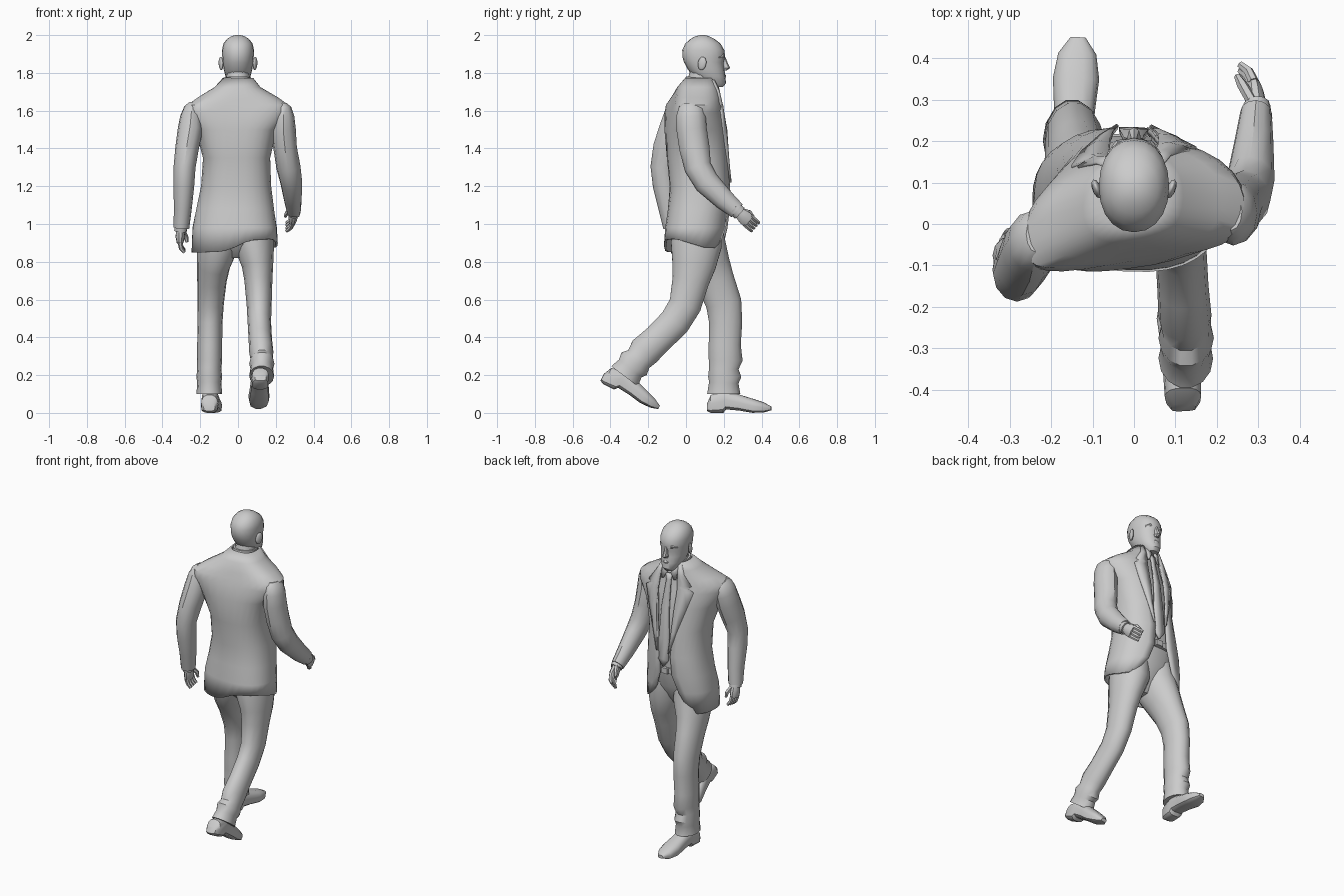
import bpy, math
from mathutils import Vector, Matrix

P = 2.4  # squareness of the torso cross-sections


def mesh(name, verts, faces):
    me = bpy.data.meshes.new(name)
    me.from_pydata([tuple(v) for v in verts], [], faces)
    ob = bpy.data.objects.new(name, me)
    bpy.context.collection.objects.link(ob)
    return ob


def loft(name, rings, closed=True, caps=True):
    n = len(rings[0])
    faces = [(r * n + i, r * n + (i + 1) % n, (r + 1) * n + (i + 1) % n, (r + 1) * n + i)
             for r in range(len(rings) - 1) for i in range(n if closed else n - 1)]
    if closed and caps:
        faces += [tuple(reversed(range(n))), tuple(range((len(rings) - 1) * n, len(rings) * n))]
    ob = mesh(name, [v for ring in rings for v in ring], faces)
    bpy.context.view_layer.objects.active = ob
    bpy.ops.object.mode_set(mode='EDIT')
    bpy.ops.mesh.select_all(action='SELECT')
    bpy.ops.mesh.normals_make_consistent(inside=False)
    bpy.ops.object.mode_set(mode='OBJECT')
    return ob


def solidify(ob, t):
    m = ob.modifiers.new("thickness", 'SOLIDIFY')
    m.thickness, m.offset = t, 0


def spow(v, e):
    return math.copysign(abs(v) ** e, v)


def twist(x, shear):
    """Depth shift of the twisted torso; the shoulders also sweep back."""
    return shear * x - 5 * max(shear, 0) * x * x


def section(z, xl, xr, yb, yf, shear=0, gap=0, n=24, p=P):
    """Horizontal superellipse ring, starting at the front, with an optional gap there."""
    rx, ry, cx, cy = (xr - xl) / 2, (yf - yb) / 2, (xl + xr) / 2, (yb + yf) / 2
    a0 = math.asin((gap / rx) ** (p / 2)) if gap else 0
    pts = []
    for i in range(n):
        a = a0 + (2 * math.pi - 2 * a0) * i / (n - 1 if gap else n)
        x = cx + rx * spow(math.sin(a), 2 / p)
        pts.append(Vector((x, cy + ry * spow(math.cos(a), 2 / p) + twist(x, shear), z)))
    return pts


def tube(name, path, n=12):
    """Limb through (x, y, z, half width, half depth) stations, rings square to the path."""
    c = [Vector(p[:3]) for p in path]
    rings = []
    for i, p in enumerate(path):
        t = (c[min(i + 1, len(c) - 1)] - c[max(i - 1, 0)]).normalized()
        u = (Vector((1, 0, 0)) - t * t.x).normalized()
        v = t.cross(u)
        rings.append([c[i] + u * p[3] * math.cos(k * math.tau / n) + v * p[4] * math.sin(k * math.tau / n)
                      for k in range(n)])
    return loft(name, rings)


# Jacket stations: z, left, right, back, front, opening, twist
COAT = [(1.77, -.075, .075, .0, .15, .05, 0), (1.72, -.12, .115, -.04, .165, .055, .1),
        (1.665, -.21, .21, -.06, .172, .06, .15), (1.628, -.262, .262, -.07, .178, .063, .16),
        (1.59, -.265, .265, -.083, .187, .065, .15),
        (1.5, -.22, .2, -.1, .207, .06, .12), (1.35, -.18, .165, -.095, .22, .05, .05),
        (1.2, -.19, .17, -.08, .23, .04, 0), (1.08, -.215, .185, -.09, .225, .045, -.05),
        (.98, -.235, .2, -.105, .215, .08, -.05), (.885, -.24, .205, -.11, .205, .12, -.05)]


def coat_front(x, z, lift=0):
    """Point on the front of the torso at x, z."""
    for a, b in zip(COAT, COAT[1:]):
        if b[0] <= z <= a[0]:
            f = (a[0] - z) / (a[0] - b[0])
            _, xl, xr, yb, yf, _, sh = [i + (j - i) * f for i, j in zip(a, b)]
            q = min(1, abs((x - (xl + xr) / 2) / ((xr - xl) / 2)))
            y = (yb + yf) / 2 + (yf - yb) / 2 * (1 - q ** P) ** (1 / P)
            return Vector((x, y + twist(x, sh) + lift, z))


# Jacket shell: back hem hangs lower on the left, front is cut away
rings = [section(z, l, r, b, f, sh, gap, 29) for z, l, r, b, f, gap, sh in COAT]
for i, v in enumerate(rings[-1]):
    k = min(i, 28 - i)
    v.z += .035 * math.tanh(15 * v.x) + ((.05, .02)[k] if k < 2 else 0)
    if v.x > 0:
        v.z -= .045 * min(1, max(0, (v.y + .05) / .15))
solidify(loft("jacket", rings, closed=False), .012)

# Shirt, belt and trouser seat under the jacket
loft("shirt", [section(z, l + .02, r - .02, b + .015, f - .015, sh) for z, l, r, b, f, _, sh in COAT[:9]])
loft("belt", [section(z, -.2, .172, -.078, .217, -.05) for z in (1.115, 1.08)])
loft("trouser_seat", [section(1.1, -.19, .165, -.07, .205), section(.98, -.19, .165, -.085, .19),
                      section(.89, -.12, .1, -.06, .15), section(.82, -.05, .03, .02, .1)])
bpy.ops.mesh.primitive_cube_add(size=1, location=(-.005, .222, 1.097))
bpy.context.object.name = "belt_buckle"
bpy.context.object.scale = (.045, .015, .035)

# Tie
tie = [(1.7, .022), (1.66, .014), (1.5, .024), (1.3, .034), (1.17, .036), (1.125, .004)]
solidify(loft("tie", [[coat_front(k * w, z) for k in (-1, 0, 1)] for z, w in tie], closed=False), .012)

# Notched lapels and shirt collar points, one per side
lapel = [(1.76, .05, .066), (1.7, .054, .09), (1.635, .058, .135), (1.625, .058, .115),
         (1.6, .06, .15), (1.5, .058, .125), (1.35, .05, .08), (1.22, .038, .045)]
for side, s in (("left", -1), ("right", 1)):
    solidify(loft(side + "_lapel", [[coat_front(s * a, z, .006), coat_front(s * (a + b) / 2, z, .01),
                                     coat_front(s * b, z, .007)] for z, a, b in lapel], closed=False), .01)
    solidify(loft(side + "_shirt_collar", [[coat_front(s * a, z, .006), coat_front(s * b, z, .002)]
                                           for z, a, b in ((1.755, .02, .055), (1.71, .012, .05), (1.665, .035, .045))],
                  closed=False), .01)

# Neck and collar band
tube("neck", [(0, .065, 1.68, .07, .07), (0, .075, 1.75, .062, .068), (0, .09, 1.82, .06, .065)])
tube("collar_band", [(0, .07, 1.72, .078, .08), (0, .075, 1.775, .07, .076)], 16)

# Head
HEAD = [(1.725, .03, .14, .195), (1.745, .048, .09, .212), (1.78, .066, .04, .208), (1.82, .076, .008, .204),
        (1.855, .081, -.01, .2), (1.88, .083, -.018, .208), (1.92, .085, -.02, .203), (1.955, .077, -.004, .183),
        (1.98, .058, .024, .15), (1.995, .033, .053, .12), (2.0, .012, .075, .1)]
loft("head", [section(z, -w, w, b, f, n=20, p=2.15) for z, w, b, f in HEAD])
loft("nose", [section(z, -w, w, .18, f, n=8, p=2) for z, w, f in
              ((1.882, .009, .21), (1.85, .012, .222), (1.826, .017, .234), (1.813, .014, .215))])
loft("lips", [section(z, -w, w, .17, f, n=10, p=2) for z, w, f in
              ((1.795, .02, .205), (1.785, .026, .213), (1.775, .024, .21), (1.766, .016, .206))])
for side, s in (("left", -1), ("right", 1)):
    bpy.ops.mesh.primitive_uv_sphere_add(segments=10, ring_count=6, radius=1, location=(s * .09, .085, 1.85),
                                         rotation=(-.2, 0, -s * .35))
    bpy.context.object.name = side + "_ear"
    bpy.context.object.scale = (.011, .024, .036)
    tube(side + "_brow", [(s * .016, .197, 1.882, .008, .008), (s * .036, .193, 1.887, .012, .009),
                          (s * .06, .169, 1.88, .006, .007)], 6)

# Sleeves: left swings back, right swings forward
tube("left_sleeve", [(-.236, -.025, 1.636, .025, .045), (-.24, -.03, 1.615, .045, .066), (-.247, -.042, 1.57, .058, .076),
                     (-.253, -.063, 1.5, .066, .08), (-.27, -.095, 1.4, .062, .08), (-.283, -.12, 1.3, .058, .068),
                     (-.287, -.11, 1.2, .055, .065), (-.292, -.09, 1.08, .047, .055), (-.3, -.075, .98, .042, .045)])
tube("right_sleeve", [(.236, .03, 1.636, .025, .045), (.238, .028, 1.615, .045, .066), (.24, .026, 1.57, .058, .078),
                      (.24, .03, 1.5, .066, .08), (.25, .045, 1.4, .062, .08), (.267, .063, 1.3, .064, .072),
                      (.282, .11, 1.22, .058, .068), (.29, .2, 1.13, .047, .056), (.295, .27, 1.07, .038, .045)])


# Hands: cuff, palm, four curled fingers and a thumb
def hand(side, wrist, along, spread, curl):
    w, d, s, c = Vector(wrist), Vector(along).normalized(), Vector(spread).normalized(), Vector(curl)
    def path(*pts):
        return [(*p, r, q) for p, r, q in pts]
    tube(side + "_cuff", path((w - d * .03, .034, .038), (w + d * .012, .034, .038)))
    tube(side + "_palm", path((w - d * .02, .024, .027), (w + d * .025, .025, .034),
                              (w + d * .05, .024, .04), (w + d * .078, .017, .036)), 10)
    for i in range(4):
        b = w + d * .068 + s * (i - 1.5) * .019
        tube(f"{side}_finger_{i + 1}", path((b, .013, .012), (b + d * .034 + c * .008, .012, .011),
                                            (b + d * .055 + c * .026, .009, .009)), 6)
    b = w + d * .015 + s * .022 + c * .012
    tube(side + "_thumb", path((b, .014, .014), (b + d * .035 + s * .016 + c * .018, .013, .013),
                               (b + d * .065 + s * .012 + c * .026, .008, .008)), 6)


hand("left", (-.303, -.07, .975), (-.06, .22, -1), (0, 1, .2), (1, 0, 0))
hand("right", (.297, .275, 1.065), (-.12, .75, -.66), (0, .66, .75), (-1, 0, 0))

# Trouser legs with bunched folds near the hems: left forward, right trailing
tube("left_trouser_leg", [(-.1, .06, 1.0, .1, .13), (-.106, .075, .89, .112, .138), (-.13, .12, .78, .088, .118),
                          (-.138, .155, .7, .078, .104),
                          (-.145, .2, .58, .07, .097), (-.148, .21, .48, .066, .09), (-.15, .205, .36, .066, .087),
                          (-.15, .21, .28, .066, .092), (-.152, .2, .235, .064, .08), (-.152, .205, .19, .068, .09),
                          (-.152, .2, .16, .064, .08), (-.152, .2, .1, .068, .09)], 14)
tube("right_trouser_leg", [(.08, .06, 1.0, .1, .13), (.085, .055, .89, .107, .138), (.104, .042, .78, .083, .118),
                           (.108, .025, .7, .074, .1),
                           (.112, -.005, .57, .066, .088), (.113, -.06, .48, .062, .085),
                           (.118, -.15, .39, .062, .082), (.123, -.22, .325, .064, .087),
                           (.126, -.25, .285, .06, .075), (.126, -.275, .26, .067, .092),
                           (.126, -.295, .235, .06, .078), (.125, -.325, .195, .066, .09)], 14)

# Shoes: distance from heel, sole height, top height, half width
SHOE = [(0, .01, .05, .03), (.02, 0, .095, .044), (.085, 0, .125, .046), (.1, .018, .122, .046),
        (.17, .012, .098, .05), (.24, 0, .076, .056), (.3, .002, .056, .046), (.34, .014, .034, .018)]


def shoe(name, loc, pitch, yaw):
    m = Matrix.Translation(loc) @ Matrix.Rotation(yaw, 4, 'Z') @ Matrix.Rotation(pitch, 4, 'X')
    rings = []
    for y, lo, hi, w in SHOE:
        ring = []
        for k in range(14):
            a = k * math.tau / 14
            e = .4 if math.sin(a) < 0 else .9  # flat sole, rounded upper
            ring.append(m @ Vector((w * spow(math.cos(a), .75), y,
                                    (lo + hi) / 2 + (hi - lo) / 2 * spow(math.sin(a), e))))
        rings.append(ring)
    loft(name, rings)


shoe("left_shoe", (-.152, .112, 0), 0, -.05)
shoe("right_shoe", (.12, -.457, .162), math.radians(-27), .04)

# Smooth shading with crisp folds
bpy.ops.object.select_all(action='SELECT')
bpy.ops.object.shade_smooth_by_angle(angle=math.radians(35))
